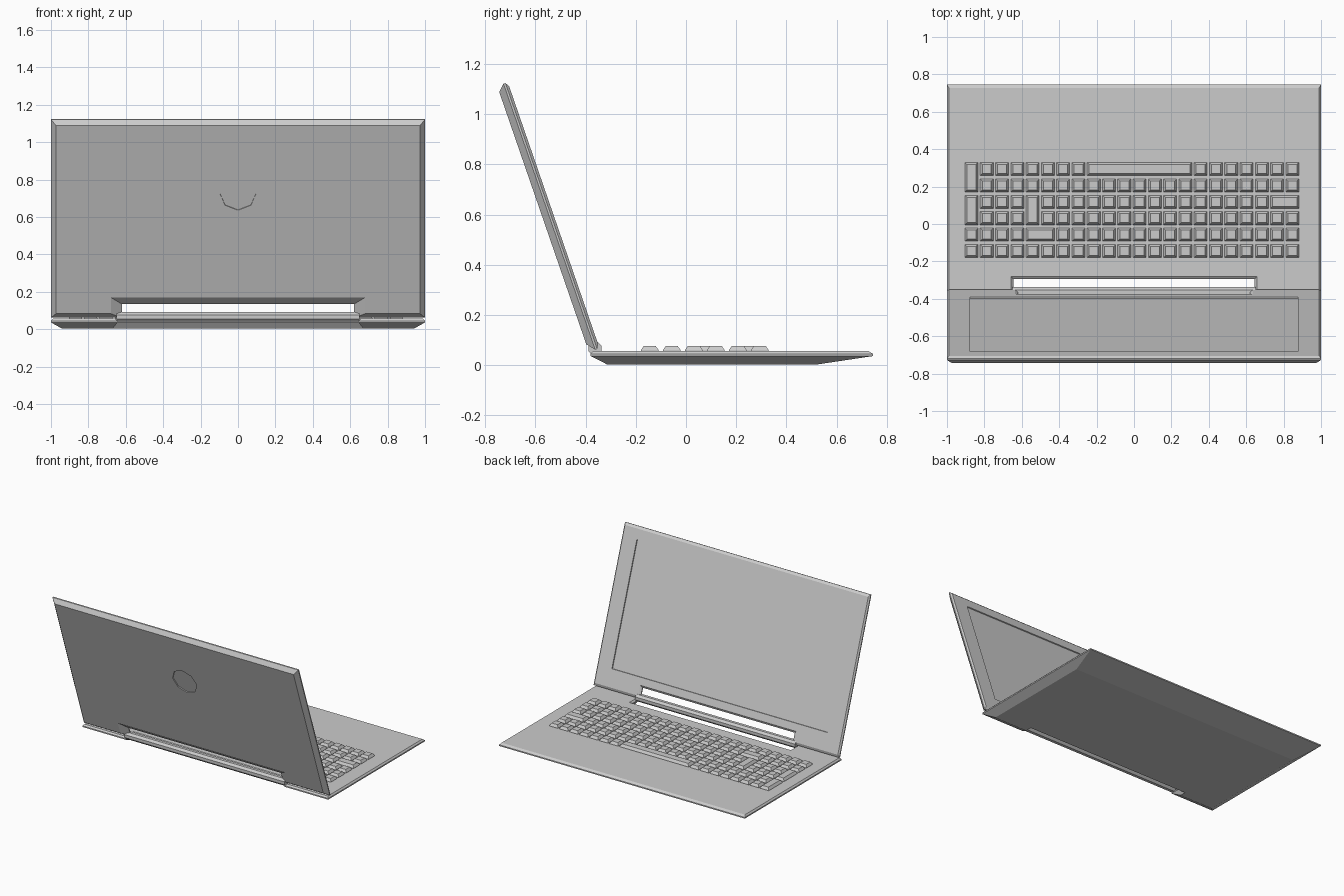
import bpy, bmesh, math
from mathutils import Matrix

if "Cube" in bpy.data.objects:
    bpy.data.objects.remove(bpy.data.objects["Cube"])


def loft(bm, layers):
    """Join outlines [(z, points), ...] into a closed solid."""
    rings = [[bm.verts.new((x, y, z)) for x, y in pts] for z, pts in layers]
    n = len(rings[0])
    for a, b in zip(rings, rings[1:]):
        for i in range(n):
            j = (i + 1) % n
            bm.faces.new((a[i], a[j], b[j], b[i]))
    bm.faces.new(rings[0][::-1])
    bm.faces.new(rings[-1])


def rect(x0, x1, y0, y1):
    return [(x0, y0), (x1, y0), (x1, y1), (x0, y1)]


def notched(x, y0, y1, nx, ny):
    """Rectangle with a wide notch in its y0 side."""
    return [(-x, y1), (-x, y0), (-nx, y0), (-nx, ny),
            (nx, ny), (nx, y0), (x, y0), (x, y1)]


def finish(bm, name, matrix=None):
    bmesh.ops.recalc_face_normals(bm, faces=bm.faces[:])
    me = bpy.data.meshes.new(name)
    bm.to_mesh(me)
    bm.free()
    ob = bpy.data.objects.new(name, me)
    bpy.context.collection.objects.link(ob)
    if matrix:
        ob.matrix_world = matrix
    return ob


def cut(ob, cutter):
    mod = ob.modifiers.new("cut", 'BOOLEAN')
    mod.operation = 'DIFFERENCE'
    mod.solver = 'EXACT'
    mod.object = cutter
    cutter.hide_render = True
    bpy.context.view_layer.update()
    bpy.context.view_layer.objects.active = ob
    bpy.ops.object.modifier_apply(modifier=mod.name)
    bpy.data.objects.remove(cutter)


# Base: wedge underside, thin rim, slightly bevelled top
bm = bmesh.new()
loft(bm, [
    (0.003, notched(0.94, -0.315, 0.525, 0.67, -0.27)),
    (0.036, notched(1.0, -0.38, 0.745, 0.645, -0.295)),
    (0.045, notched(1.0, -0.38, 0.745, 0.645, -0.295)),
    (0.056, notched(0.99, -0.37, 0.728, 0.657, -0.28)),
])
finish(bm, "base")

# Lid: built flat in (x, up the lid, outward), then leaned back
s, c = 0.326, 0.945
lean = Matrix(((1, 0, 0, 0), (0, -s, -c, -0.354), (0, c, -s, 0.064), (0, 0, 0, 1)))
bm = bmesh.new()
loft(bm, [
    (-0.010, notched(0.99, 0.018, 1.104, 0.635, 0.09)),
    (0.000, notched(1.0, 0.0, 1.122, 0.62, 0.077)),
    (0.008, notched(1.0, 0.0, 1.122, 0.62, 0.077)),
    (0.035, notched(0.973, 0.032, 1.096, 0.68, 0.124)),
])
lid = finish(bm, "lid", lean)

# Screen recess on the inner side
bm = bmesh.new()
loft(bm, [(-0.03, rect(-0.88, 0.88, 0.14, 1.035)),
          (-0.003, rect(-0.876, 0.876, 0.144, 1.031))])
cut(lid, finish(bm, "screen_cutter", lean))

# Octagonal recess on the outer side
bm = bmesh.new()
bmesh.ops.create_cone(bm, cap_ends=True, segments=8, radius1=0.098, radius2=0.098,
                      depth=0.04, matrix=Matrix.Translation((0, 0.715, 0.048)))
cut(lid, finish(bm, "recess_cutter", lean))

# Hinge bar across the notch
bm = bmesh.new()
bmesh.ops.create_cone(
    bm, cap_ends=True, segments=8, radius1=0.028, radius2=0.028, depth=1.3,
    matrix=Matrix.Translation((0, -0.363, 0.066)) @ Matrix.Rotation(math.pi / 2, 4, 'Y')
    @ Matrix.Rotation(math.pi / 8, 4, 'Z'))
finish(bm, "hinge_bar")

# Keys: 22 x 6 grid with a few long ones: (column, row) -> (columns, rows)
LONG = {(0, 0): (1, 2), (8, 0): (7, 1), (0, 2): (1, 2), (4, 2): (1, 2),
        (20, 2): (2, 1), (4, 4): (2, 1)}
PX, PY, H = 0.0817, 0.0877, 0.035
bm = bmesh.new()
used = set()
for row in range(6):
    for col in range(22):
        if (col, row) in used:
            continue
        w, h = LONG.get((col, row), (1, 1))
        used |= {(col + i, row + j) for i in range(w) for j in range(h)}
        x0, x1 = -0.869 + col * PX - H, -0.869 + (col + w - 1) * PX + H
        y1, y0 = 0.294 - row * PY + H, 0.294 - (row + h - 1) * PY - H
        b = 0.011
        loft(bm, [(0.050, rect(x0, x1, y0, y1)), (0.060, rect(x0, x1, y0, y1)),
                  (0.076, rect(x0 + b, x1 - b, y0 + b, y1 - b))])
finish(bm, "keyboard_keys")
